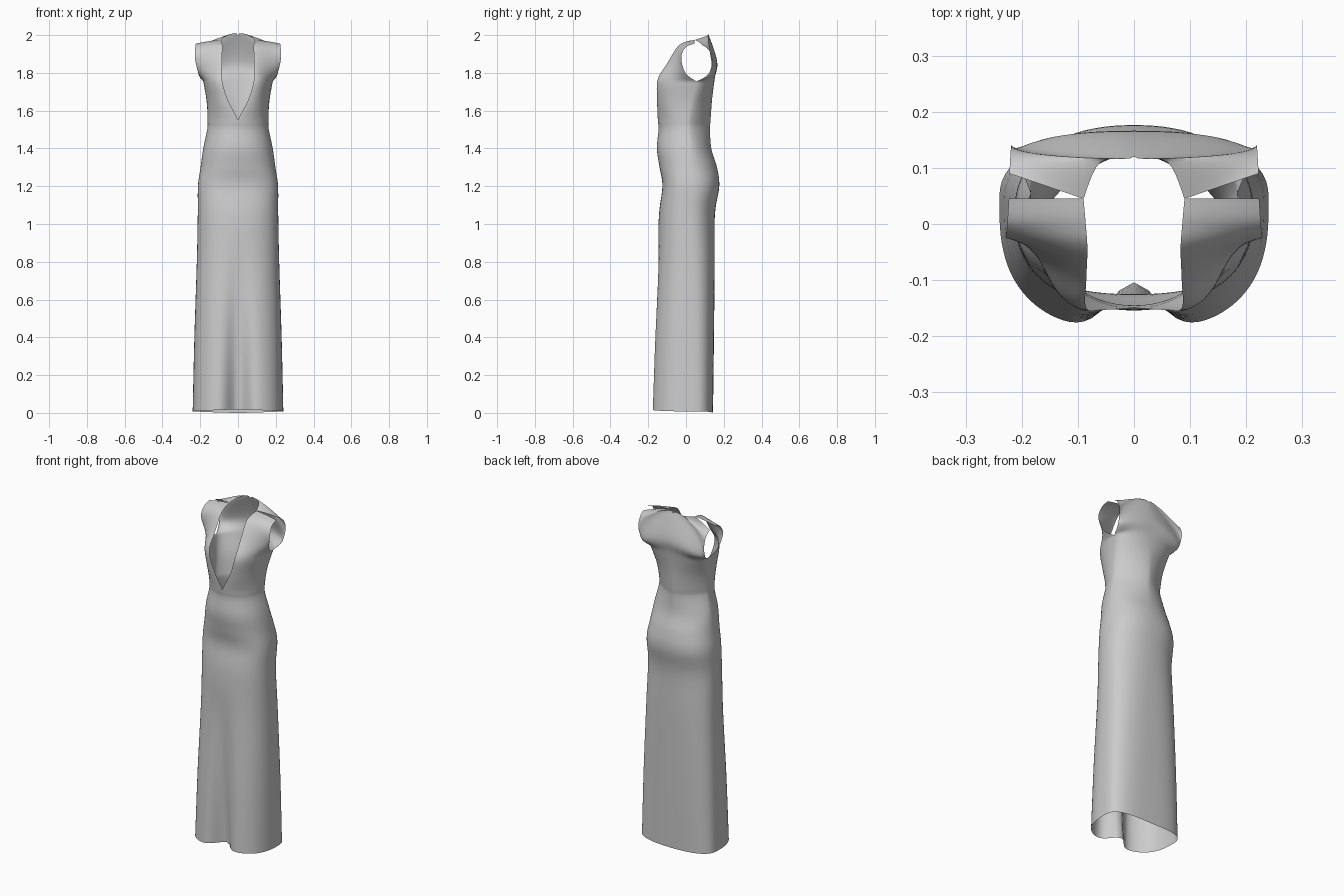
import bpy, bmesh, math

if "Cube" in bpy.data.objects:
    bpy.data.objects.remove(bpy.data.objects["Cube"])

STEPS, COLS = 6, 28          # rows per key segment, columns per half panel


def spline(keys):
    """Smoothly resample a list of key tuples (Catmull-Rom)."""
    out = []
    last = len(keys) - 1
    for i in range(last):
        a, b, c, d = (keys[max(i - 1, 0)], keys[i], keys[i + 1], keys[min(i + 2, last)])
        for k in range(STEPS):
            t = k / STEPS
            out.append(tuple(
                0.5 * (2 * q + (r - p) * t + (2 * p - 5 * q + 4 * r - s) * t * t
                       + (3 * q - p - 3 * r + s) * t ** 3)
                for p, q, r, s in zip(a, b, c, d)))
    return out + [keys[-1]]


# side seam from hem to armpit (x, y, z), shared by front and back
seam = [(.24, .035, .008), (.231, .03, .4), (.218, .025, .8), (.213, .02, 1.05),
        (.212, .02, 1.2), (.198, .02, 1.3), (.184, .02, 1.4), (.163, .015, 1.5),
        (.161, .015, 1.55), (.166, .03, 1.65), (.184, .055, 1.755)]
# armhole edges from armpit to shoulder
arm_front = [seam[-1], (.21, -.003, 1.80), (.228, -.025, 1.88),
             (.226, -.002, 1.935), (.223, .045, 1.955)]
arm_back = [seam[-1], (.208, .115, 1.79), (.218, .14, 1.86),
            (.22, .125, 1.915), (.222, .09, 1.945), (.223, .045, 1.955)]

# inner edges (x, y, z, roundness): centre line, then neckline
front = [(0, -.19, .018, 2.6), (0, -.175, .4, 2.5), (0, -.152, .8, 2.4),
         (0, -.143, 1.05, 2.4), (0, -.125, 1.2, 2.5), (0, -.14, 1.3, 2.3),
         (0, -.154, 1.4, 2.2), (0, -.145, 1.5, 2.1), (0, -.149, 1.55, 2.1),
         (.055, -.153, 1.66, 2.1), (.085, -.15, 1.765, 2.0), (.085, -.1, 1.85, 1.5),
         (.083, -.045, 1.938, 1.2), (.086, 0, 1.965, 1.1), (.09, .045, 1.974, 1.0)]
back = [(0, .143, 0, 3.0), (0, .148, .4, 2.8), (0, .152, .8, 2.5),
        (0, .153, 1.05, 2.2), (0, .176, 1.2, 2.3), (0, .164, 1.3, 2.1),
        (0, .134, 1.4, 1.8), (0, .127, 1.5, 1.5), (0, .13, 1.55, 1.5),
        (0, .138, 1.66, 1.7), (0, .152, 1.77, 2.2), (0, .165, 1.86, 2.4),
        (0, .12, 2.0, 2.0), (.06, .11, 1.995, 1.3), (.086, .08, 1.98, 1.1),
        (.09, .045, 1.974, 1.0)]
back.pop(14)


def panel(bm, inner_keys, arm, is_front):
    """Half a panel: rounded rows spanning the inner edge to the outer edge."""
    inner = spline(inner_keys)
    outer = spline(seam) + spline(arm)[1:]
    rows = []
    for (xi, yi, zi, n), (xo, yo, zo) in zip(inner, outer):
        xi = max(xi, 0)
        row = []
        for c in range(COLS + 1):
            a = c / COLS * math.pi / 2
            sx = math.sin(a) ** (2 / n)
            cy = max(math.cos(a), 0) ** (2 / n) if c < COLS else 0
            x = xi + (xo - xi) * sx
            y = yo + (yi - yo) * cy
            z = zi + (zo - zi) * sx ** 1.5
            if is_front and z < .95:      # central skirt fold
                y += .088 * (1 - z / .95) ** 1.2 * math.exp(-(x / .06) ** 2)
            row.append(bm.verts.new((x, y, z)))
        rows.append(row)
    for r0, r1 in zip(rows, rows[1:]):
        for c in range(COLS):
            bm.faces.new((r0[c], r0[c + 1], r1[c + 1], r1[c]))


# right half of the dress, welded at side and shoulder seams
bm = bmesh.new()
panel(bm, front, arm_front, True)
panel(bm, back, arm_back, False)
bmesh.ops.remove_doubles(bm, verts=bm.verts, dist=1e-4)
bmesh.ops.recalc_face_normals(bm, faces=bm.faces)
# make sure the cloth faces outward
bm.faces.ensure_lookup_table()
if sum(f.normal.x * f.calc_area() for f in bm.faces) < 0:
    bmesh.ops.reverse_faces(bm, faces=bm.faces)
for f in bm.faces:
    f.smooth = True
mesh = bpy.data.meshes.new("long_dress")
bm.to_mesh(mesh)
bm.free()
dress = bpy.data.objects.new("long_dress", mesh)
bpy.context.collection.objects.link(dress)

# mirrored left half
mirror = dress.modifiers.new("mirror", 'MIRROR')
mirror.use_clip = True
mirror.merge_threshold = 0.0005
